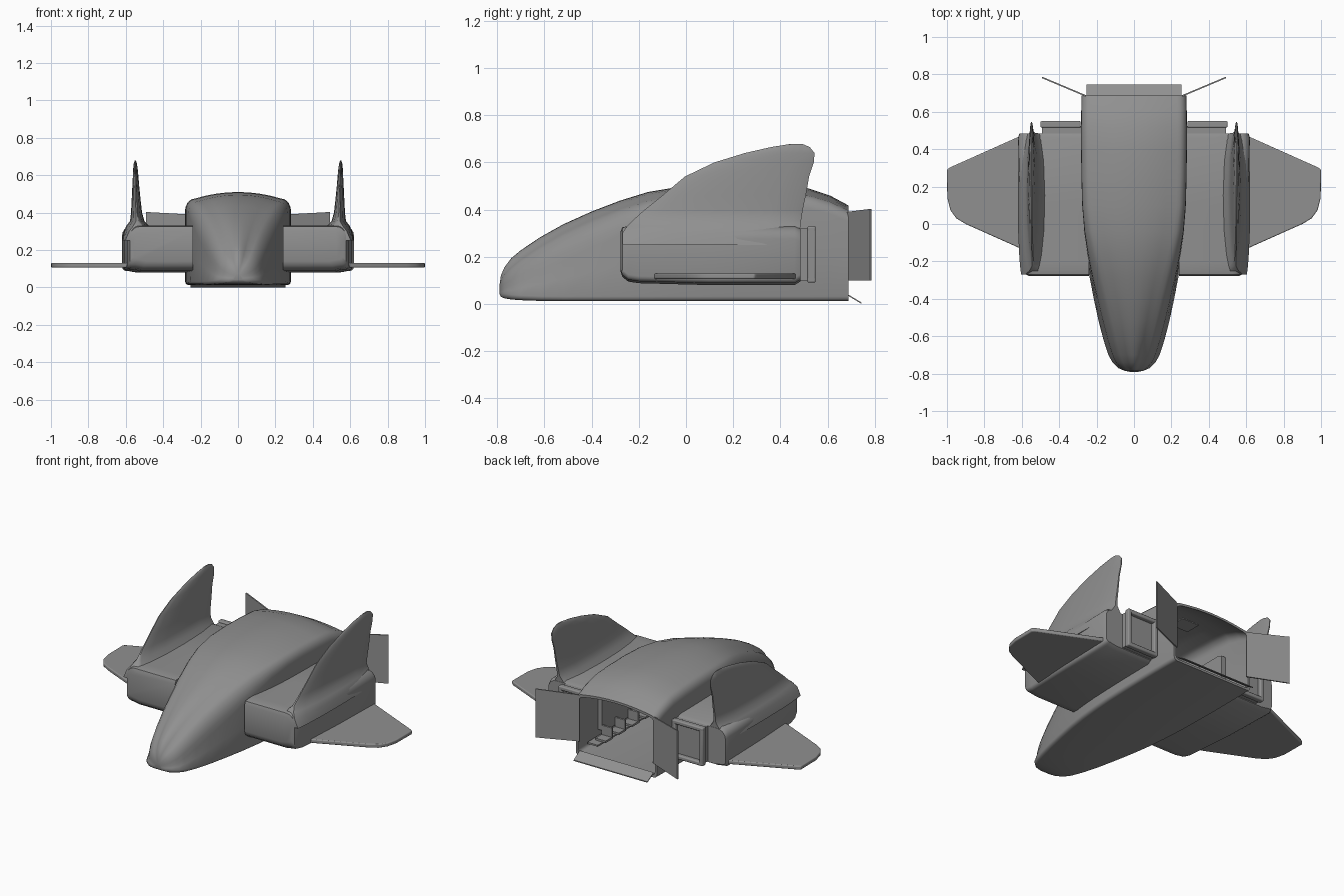
import bpy, bmesh, math
from mathutils import Matrix, Vector

if "Cube" in bpy.data.objects:
    bpy.data.objects.remove(bpy.data.objects["Cube"])

grey = bpy.data.materials.new("mid grey")
grey.diffuse_color = (0.28, 0.28, 0.28, 1)
grey.use_nodes = True
grey.node_tree.nodes["Principled BSDF"].inputs["Base Color"].default_value = grey.diffuse_color


def finish(name, bm, angle=35, bevel=0.0):
    bmesh.ops.recalc_face_normals(bm, faces=bm.faces)
    me = bpy.data.meshes.new(name)
    bm.to_mesh(me)
    bm.free()
    me.materials.append(grey)
    ob = bpy.data.objects.new(name, me)
    bpy.context.collection.objects.link(ob)
    if bevel:
        b = ob.modifiers.new("bevel", 'BEVEL')
        b.width, b.segments = bevel, 3
    bpy.ops.object.select_all(action='DESELECT')
    ob.select_set(True)
    bpy.context.view_layer.objects.active = ob
    bpy.ops.object.shade_smooth_by_angle(angle=math.radians(angle))
    return ob


def loft(rings):
    """Skin closed rings of equal length and cap both ends."""
    bm = bmesh.new()
    rows = [[bm.verts.new(p) for p in r] for r in rings]
    n = len(rows[0])
    for a, b in zip(rows, rows[1:]):
        for i in range(n):
            j = (i + 1) % n
            bm.faces.new((a[i], a[j], b[j], b[i]))
    bm.faces.new(rows[0])
    bm.faces.new(rows[-1])
    return bm


def box(name, lo, hi, bevel=0.0):
    bm = bmesh.new()
    lo, hi = Vector(lo), Vector(hi)
    bmesh.ops.create_cube(bm, size=1, matrix=Matrix.Translation((lo + hi) / 2)
                          @ Matrix.Diagonal((*(hi - lo), 1)))
    return finish(name, bm, bevel=bevel)


def prism(name, pts, off, bevel=0.0):
    """Extrude a polygon by an offset vector."""
    off = Vector(off)
    return finish(name, loft([pts, [Vector(p) + off for p in pts]]), bevel=bevel)


def mirrored(ob):
    """Add the matching part on the other side."""
    co = ob.copy()
    co.data = ob.data.copy()
    co.data.transform(Matrix.Diagonal((-1, 1, 1, 1)))
    co.data.flip_normals()
    co.name = "left_" + ob.name
    ob.name = "right_" + ob.name
    bpy.context.collection.objects.link(co)


# Hull cross-section: flat floor, upright sides, round shoulders, arched roof
def hull_ring(y, w, zt, zb, inset=0.0):
    t = min(1, max(0, (y + 0.79) / 0.8))
    w, zt, zb = w - inset, zt - inset, zb + inset
    h = zt - zb
    wt = w * (0.84 + 0.16 * t)
    arch = min(0.035 - 0.015 * max(0, (y - 0.4) / 0.29), h * 0.2)
    rx = wt * (0.6 - 0.42 * t)
    rz = min(h * (0.5 - 0.38 * t), 0.12)
    rb = min(0.02, h * 0.3, w * 0.3)
    zs = zt - arch
    half = [(w - rb + rb * math.sin(a), zb + rb - rb * math.cos(a))
            for a in (0, math.pi / 6, math.pi / 3, math.pi / 2)]
    zl, zu = zb + rb, zs - rz
    half.append(((w + wt) / 2, (zl + zu) / 2))
    half += [(wt - rx + rx * math.cos(a), zs - rz + rz * math.sin(a))
             for a in [k * math.pi / 10 for k in range(6)]]
    xe = wt - rx
    half += [(xe * f, zs + arch * (1 - f * f)) for f in (0.75, 0.5, 0.25)]
    pts = half + [(0, zt)] + [(-x, z) for x, z in reversed(half)]
    return [(x, y, z) for x, z in pts]


# y, half width, roof height, floor height
stations = [(-0.79, 0.025, 0.085, 0.04), (-0.785, 0.05, 0.12, 0.03),
            (-0.77, 0.085, 0.155, 0.024), (-0.74, 0.115, 0.195, 0.019),
            (-0.70, 0.137, 0.228, 0.016), (-0.62, 0.163, 0.282, 0.013),
            (-0.52, 0.189, 0.338, 0.012), (-0.4, 0.215, 0.392, 0.012),
            (-0.28, 0.238, 0.438, 0.012), (-0.16, 0.256, 0.475, 0.012),
            (-0.04, 0.268, 0.495, 0.012), (0.1, 0.277, 0.507, 0.012),
            (0.25, 0.281, 0.51, 0.012), (0.4, 0.283, 0.505, 0.012),
            (0.52, 0.283, 0.49, 0.012), (0.61, 0.282, 0.46, 0.012),
            (0.688, 0.28, 0.418, 0.012)]
rings = [hull_ring(*s) for s in stations]
# The skin turns in at the stern and runs forward as the cargo bay
rings += [hull_ring(*s, inset=0.014) for s in reversed(stations[9:])]
finish("hull", loft(rings), 40)

# Seats along both walls of the bay, with a low bench
mirrored(box("bench", (0.19, 0.0, 0.05), (0.262, 0.6, 0.06)))
for k in range(4):
    y = 0.1 + 0.13 * k
    mirrored(box("seat", (0.17, y, 0.06), (0.24, y + 0.06, 0.072)))
    mirrored(box("seat_back", (0.17, y - 0.012, 0.06), (0.24, y, 0.13)))
box("ceiling_panel", (-0.06, 0.4, 0.445), (0.06, 0.5, 0.452))

# Stern doors, swung open, and the loading ramp
mirrored(prism("stern_door", [(0.255, 0.688, 0.1), (0.49, 0.787, 0.1),
                              (0.49, 0.787, 0.403), (0.255, 0.688, 0.39)],
               (0.003, -0.007, 0)))
prism("ramp", [(-0.255, 0.685, 0.036), (0.255, 0.685, 0.036),
               (0.255, 0.745, 0.0), (-0.255, 0.745, 0.0)], (0, 0, 0.006))


# Engine pods
def pod_ring(y, xo, zb, zt, r):
    xi = 0.24
    p = [(xi, zb), (xo - 2.5 * r, zb)]
    p += [(xo - r + r * math.sin(a), zb + r - r * math.cos(a) + 0.008 * (1 - i / 4))
          for i, a in enumerate([k * math.pi / 8 for k in range(5)])]
    R = r * 1.8
    p += [(xo - R + R * math.cos(a), zt - R + R * math.sin(a))
          for a in [k * math.pi / 10 for k in range(6)]]
    return [(x, y, z) for x, z in p + [(xi, zt)]]


mirrored(finish("engine_pod", loft([
    pod_ring(-0.278, 0.56, 0.14, 0.305, 0.03), pod_ring(-0.27, 0.578, 0.115, 0.325, 0.03),
    pod_ring(-0.245, 0.585, 0.095, 0.33, 0.03), pod_ring(-0.2, 0.593, 0.088, 0.33, 0.03),
    pod_ring(0.1, 0.61, 0.08, 0.33, 0.03), pod_ring(0.46, 0.62, 0.08, 0.33, 0.03),
    pod_ring(0.485, 0.612, 0.095, 0.32, 0.03)]), 40))

# Fins flare out into the pods: z, front y, rear y, inner x, outer x
fin_levels = [(0.25, -0.27, 0.48, 0.45, 0.615), (0.3, -0.27, 0.482, 0.46, 0.605),
              (0.33, -0.25, 0.485, 0.475, 0.595), (0.355, -0.225, 0.488, 0.5, 0.577),
              (0.4, -0.175, 0.495, 0.513, 0.572), (0.46, -0.1, 0.508, 0.52, 0.569),
              (0.54, -0.005, 0.522, 0.528, 0.565), (0.6, 0.12, 0.542, 0.533, 0.562),
              (0.64, 0.25, 0.545, 0.537, 0.56), (0.665, 0.36, 0.525, 0.541, 0.557),
              (0.678, 0.44, 0.495, 0.546, 0.552)]


def fin_ring(z, y0, y1, xi, xo):
    blunt = max(0, min(1, (0.36 - z) / 0.08))
    prof = [(0, 0.12), (0.03, 0.3), (0.12, 0.6), (0.3, 0.9), (0.55, 1),
            (0.8, 0.85), (0.95, 0.5), (1, 0.2)]
    prof = [(t, f + (1 - f) * blunt * 0.75) for t, f in prof]
    c, h = (xi + xo) / 2, (xo - xi) / 2
    c += (0.553 - c) * 0.3 * blunt
    out = [(c + h * f, y0 + (y1 - y0) * t, z) for t, f in prof]
    return out + [(c - h * f, y0 + (y1 - y0) * t, z) for t, f in reversed(prof)]


mirrored(finish("fin", loft([fin_ring(*v) for v in fin_levels]), 50))

# Wings
outline = [(0.55, -0.15), (0.62, -0.125), (0.9, 0.0), (0.95, 0.03), (0.982, 0.075),
           (0.998, 0.14), (1.0, 0.29), (0.985, 0.302), (0.62, 0.465), (0.55, 0.465)]
mirrored(prism("wing", [(x, y, 0.106) for x, y in outline], (0, 0, 0.024), 0.006))

# Engine outlets: short duct with a raised square rim
mirrored(box("outlet_duct", (0.27, 0.4, 0.1), (0.492, 0.525, 0.32)))
for name, lo, hi in [("rim_top", (0.285, 0.515, 0.305), (0.5, 0.55, 0.33)),
                     ("rim_bottom", (0.285, 0.515, 0.09), (0.5, 0.55, 0.115)),
                     ("rim_inner", (0.285, 0.515, 0.09), (0.31, 0.55, 0.33)),
                     ("rim_outer", (0.475, 0.515, 0.09), (0.5, 0.55, 0.33))]:
    mirrored(box(name, lo, hi, 0.007))
